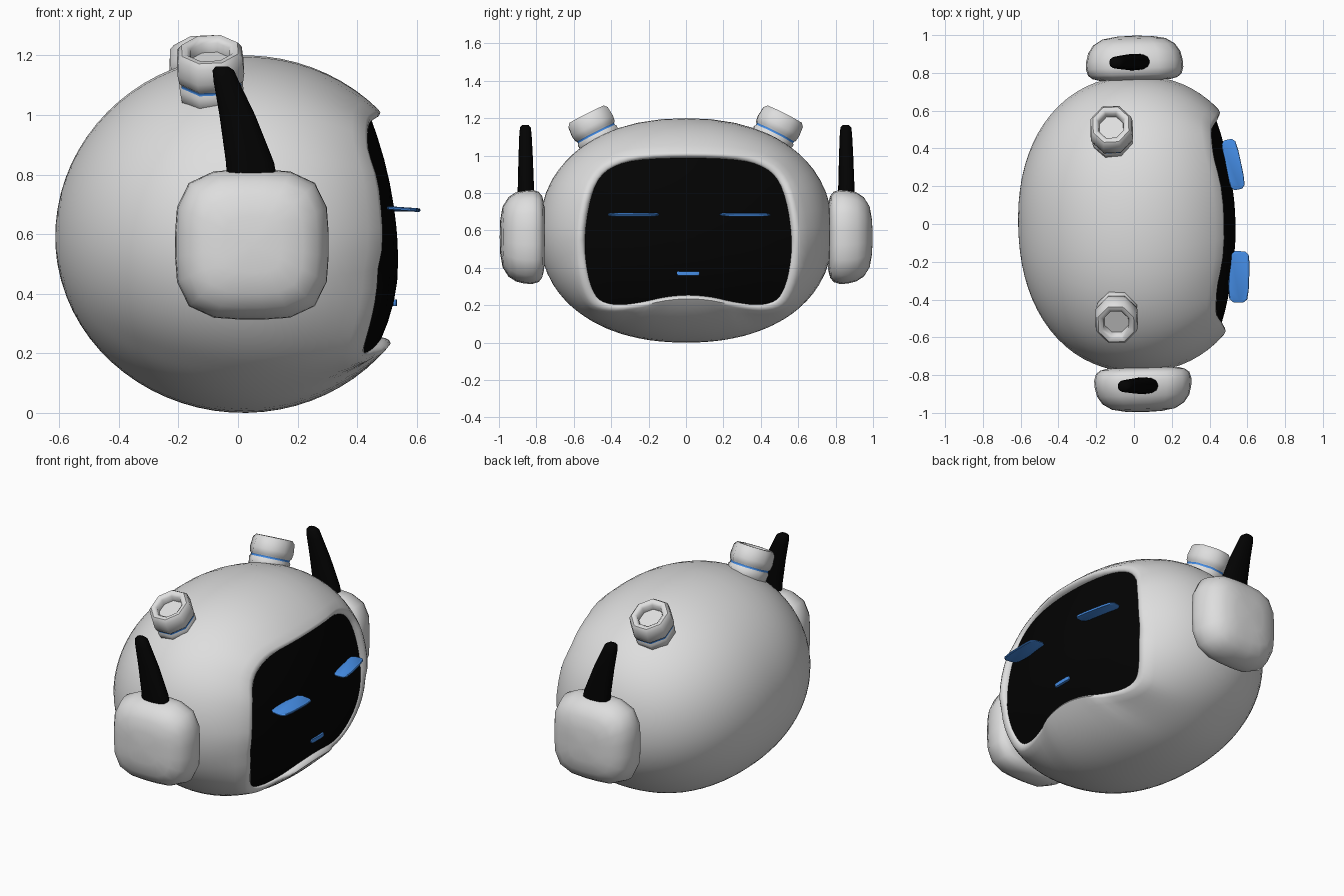
import bpy, bmesh, math
from mathutils import Vector, Matrix

if "Cube" in bpy.data.objects:
    bpy.data.objects.remove(bpy.data.objects["Cube"])

YAW = Matrix.Rotation(math.radians(1.5), 4, 'Z')   # whole head is turned very slightly


def material(name, rgb):
    m = bpy.data.materials.new(name)
    m.diffuse_color = (*rgb, 1)
    m.use_nodes = True
    m.node_tree.nodes["Principled BSDF"].inputs["Base Color"].default_value = m.diffuse_color
    return m


SHELL = material("shell_white", (0.73, 0.73, 0.73))
BLACK = material("gloss_black", (0.0008, 0.0008, 0.0008))
BLUE = material("light_blue", (0.06, 0.27, 0.80))


def loft(name, rings, mats, matrix=YAW, angle=50, band=None, caps=True):
    """Skin a list of equal-length closed rings; band = index of a strip using the second material."""
    bm = bmesh.new()
    loops = [[bm.verts.new(matrix @ Vector(p)) for p in r] for r in rings]
    n = len(loops[0])
    for k, (a, b) in enumerate(zip(loops, loops[1:])):
        for i in range(n):
            f = bm.faces.new((a[i], a[(i + 1) % n], b[(i + 1) % n], b[i]))
            f.material_index = int(k == band)
    if caps:
        bm.faces.new(loops[0])
        bm.faces.new(loops[-1])
    bmesh.ops.remove_doubles(bm, verts=bm.verts, dist=1e-5)
    bmesh.ops.recalc_face_normals(bm, faces=bm.faces)
    if not caps:                                  # open surfaces: make them face away from the middle
        s = sum((f.normal.dot(f.calc_center_median() - Vector((0, 0, .6))) for f in bm.faces))
        if s < 0:
            bmesh.ops.reverse_faces(bm, faces=bm.faces)
    me = bpy.data.meshes.new(name)
    bm.to_mesh(me)
    bm.free()
    for m in mats:
        me.materials.append(m)
    ob = bpy.data.objects.new(name, me)
    bpy.context.collection.objects.link(ob)
    bpy.ops.object.select_all(action='DESELECT')
    ob.select_set(True)
    bpy.context.view_layer.objects.active = ob
    bpy.ops.object.shade_smooth_by_angle(angle=math.radians(angle))
    return ob


def superellipse(n, power):
    """Unit rounded-square outline."""
    out = []
    for i in range(n):
        t = 2 * math.pi * (i + 0.5) / n
        c, s = math.cos(t), math.sin(t)
        r = (abs(c) ** power + abs(s) ** power) ** (-1 / power)
        out.append((r * c, r * s))
    return out


def smooth_closed(pts, steps):
    """Catmull-Rom through a closed list of 2D points."""
    out, n = [], len(pts)
    for i in range(n):
        a, b, c, d = (Vector(pts[(i + j - 1) % n]) for j in range(4))
        for k in range(steps):
            t = k / steps
            out.append(0.5 * (2 * b + (c - a) * t + (2 * a - 5 * b + 4 * c - d) * t ** 2
                              + (3 * b - a - 3 * c + d) * t ** 3))
    return out


# Face opening outline in (y, z)
half = [(0, .985), (.25, .975), (.39, .94), (.475, .87), (.525, .74), (.55, .55), (.535, .38),
        (.50, .27), (.45, .22), (.36, .205), (.24, .22), (.12, .245), (0, .255)]
outline = smooth_closed(half + [(-y, z) for y, z in half[-2:0:-1]], 3)
MID = Vector((0, .6))


def screen_x(p):
    dz = p[1] - .5
    return .537 - .30 * p[0] ** 2 - (.38 if dz > 0 else .9) * dz ** 2


# Head volume: slightly boxy ellipsoid
RX, RY, CX, ZC, POW = .635, .785, .022, .59, 2.2


def half_height(z):
    return 1.2 - ZC if z > ZC else ZC


def shell_dir(p):
    """Direction in unit space of the front shell point above (y, z)."""
    u, v = p[0] / RY, (p[1] - ZC) / half_height(p[1])
    w = max(0, 1 - abs(u) ** POW) ** (2 / POW) - v * v
    return Vector((math.sqrt(max(w, .0)), u, v))


def shell_point(d):
    f = (math.hypot(d.x, d.z) ** POW + abs(d.y) ** POW) ** (-1 / POW)
    return Vector((CX + RX * f * d.x, RY * f * d.y, ZC + (1.2 - ZC if d.z > 0 else ZC) * f * d.z))


def scaled(scale):
    return [MID + (p - MID) * scale for p in outline]


def face_ring(scale, lifts):
    return [(screen_x(p) + h, p[0], p[1]) for p, h in zip(scaled(scale), lifts)]


# Head shell: rolled rim, then rings running round to the back pole
RIM = scaled(1.09)
lift = [min(max(CX + RX * shell_dir(p).x - screen_x(p), .018), .036) for p in RIM]
rim = face_ring(1.09, lift)
rings = [face_ring(s, [a + b * h for h in lift])
         for s, a, b in ((.995, -.02, 0), (1.01, 0, .3), (1.03, 0, .8), (1.06, 0, 1.08))]
STEPS = 28
for k in range(STEPS + 1):
    t, ring = k / STEPS, []
    for p, q in zip(RIM, rim):
        d = shell_dir(p).normalized()
        phi0, az = math.acos(min(1, d.x)), math.atan2(d.z, d.y)
        phi = phi0 + (math.pi - phi0) * t
        e = Vector((math.cos(phi), math.sin(phi) * math.cos(az), math.sin(phi) * math.sin(az)))
        shift = (Vector(q) - shell_point(d)) * max(0, 1 - 1.4 * t) ** 2
        ring.append(shell_point(e) + shift)
    rings.append(ring)
loft("head_shell", rings, [SHELL], angle=60, caps=False)

# Domed face screen
loft("face_screen", [face_ring(s, [0] * len(outline)) for s in (1.012, .85, .65, .45, .25, .1, 0)],
     [BLACK], caps=False)

ear_shape = superellipse(20, 3.5)
horn_shape = superellipse(16, 2.6)
for side, label in ((-1, "right"), (1, "left")):
    # Ear pads
    profile = [(.762, .72), (.772, .87), (.79, .96), (.825, 1), (.865, .99), (.91, .945), (.95, .84),
               (.98, .65), (.993, .37), (.997, 0)]
    loft(label + "_ear_pad",
         [[(.025 + .258 * s * a, side * y, .565 + .252 * s * b) for a, b in ear_shape]
          for y, s in profile], [SHELL], angle=60)

    # Swept antennas: height, centre x, half depth, half width
    sections = [(.79, .024, .084, .044), (.84, .018, .081, .043), (1.0, -.025, .06, .038),
                (1.11, -.061, .043, .033), (1.15, -.072, .036, .029), (1.162, -.076, .022, .018)]
    loft(label + "_antenna",
         [[(cx + hx * a, side * .857 + hy * b, z) for a, b in horn_shape]
          for z, cx, hx, hy in sections], [BLACK])

    # Octagonal hollow cups with a blue band: radius, height along axis
    cup = [(.095, -.06), (.112, -.045), (.119, .003), (.112, .012), (.112, .023), (.12, .031), (.125, .06),
           (.12, .113), (.105, .131), (.087, .131), (.073, .118), (.07, .085)]
    axis = Vector((-.05, side * .45, .89)).normalized()
    yv = axis.cross(Vector((1, 0, 0))).normalized()
    turn = Matrix((yv.cross(axis), yv, axis)).transposed().to_4x4()
    place = YAW @ Matrix.Translation((-.102, side * .470, 1.103)) @ turn
    loft(label + "_cup",
         [[(.97 * r * math.cos((i + .5) * math.pi / 4), 1.06 * r * math.sin((i + .5) * math.pi / 4), h)
           for i in range(8)] for r, h in cup], [SHELL, BLUE], matrix=place, band=3)


# Glowing eye and mouth plates
def plate(name, centre, size, yaw, pitch):
    shape = superellipse(20, 5)
    m = (Matrix.Translation(centre) @ Matrix.Rotation(math.radians(yaw), 4, 'Z')
         @ Matrix.Rotation(math.radians(pitch), 4, 'Y'))
    loft(name, [[(size[0] / 2 * s * a, size[1] / 2 * s * b, h * size[2]) for a, b in shape]
                for s, h in ((.95, -.5), (1, -.2), (1, .2), (.95, .5))], [BLUE], matrix=m, angle=30)


plate("left_eye", (.525, .315, .684), (.085, .27, .012), 12, 4)
plate("right_eye", (.556, -.28, .684), (.108, .272, .012), -2, 4)
plate("mouth", (.526, .012, .37), (.016, .12, .022), 0, 0)
